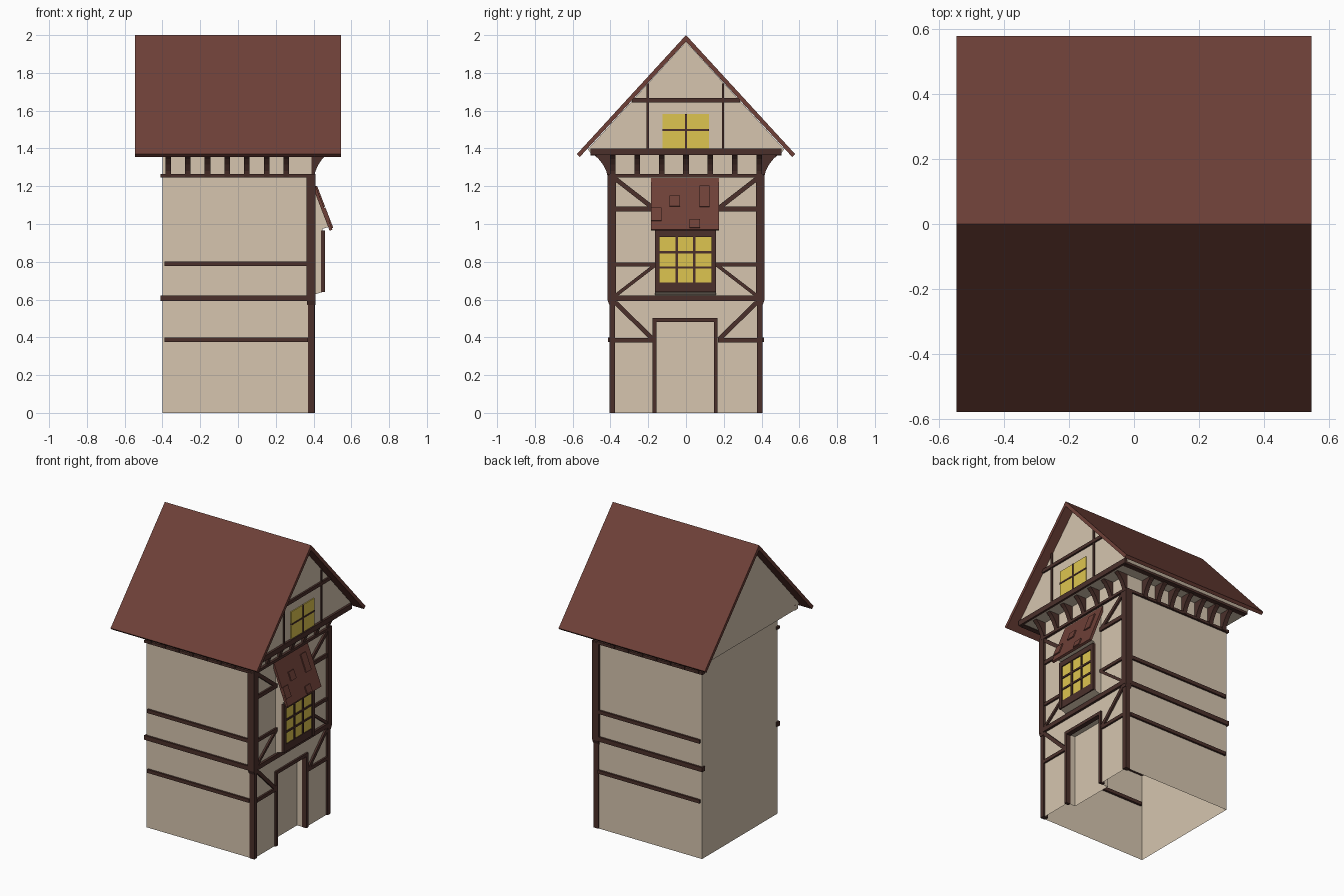
import bpy, bmesh, math
from mathutils import Vector

if "Cube" in bpy.data.objects:
    bpy.data.objects.remove(bpy.data.objects["Cube"])


def material(name, rgb):
    m = bpy.data.materials.new(name)
    m.diffuse_color = (*rgb, 1)
    m.use_nodes = True
    m.node_tree.nodes["Principled BSDF"].inputs["Base Color"].default_value = m.diffuse_color
    return m


PLASTER = material("plaster", (0.67, 0.56, 0.43))
TIMBER = material("timber", (0.07, 0.03, 0.024))
TILE = material("tile", (0.156, 0.051, 0.039))
GLASS = material("glass", (0.73, 0.56, 0.08))


def finish(name, bm, mat):
    bmesh.ops.recalc_face_normals(bm, faces=bm.faces)
    me = bpy.data.meshes.new(name)
    bm.to_mesh(me)
    bm.free()
    me.materials.append(mat)
    ob = bpy.data.objects.new(name, me)
    bpy.context.collection.objects.link(ob)
    return ob


def prism(name, pts, axis, a, b, mat):
    """Extrude a closed profile along x (pts = y,z), y (pts = x,z)."""
    bm = bmesh.new()
    place = (lambda p, q: (q, p[0], p[1])) if axis == "x" else (lambda p, q: (p[0], q, p[1]))
    f = bm.faces.new([bm.verts.new(place(p, a)) for p in pts])
    r = bmesh.ops.extrude_face_region(bm, geom=[f])
    shift = Vector(place((0, 0), b - a))
    bmesh.ops.translate(bm, vec=shift, verts=[v for v in r["geom"] if isinstance(v, bmesh.types.BMVert)])
    return finish(name, bm, mat)


def box(name, x, y, z, mat=TIMBER):
    return prism(name, [(x[0], z[0]), (x[1], z[0]), (x[1], z[1]), (x[0], z[1])], "y", y[0], y[1], mat)


def brace(name, p, q, w=0.024):
    """Diagonal timber on the gable-end wall between two (y, z) points."""
    p, q = Vector(p), Vector(q)
    n = (q - p).orthogonal().normalized() * w / 2
    return prism(name, [p + n, q + n, q - n, p - n], "x", 0.385, FX, TIMBER)


def wall(name, outline, z0, z1):
    """Open ring of vertical wall faces following an outline."""
    bm = bmesh.new()
    lo = [bm.verts.new((x, y, z0)) for x, y in outline]
    hi = [bm.verts.new((x, y, z1)) for x, y in outline]
    for i in range(len(lo)):
        j = (i + 1) % len(lo)
        bm.faces.new((lo[i], lo[j], hi[j], hi[i]))
    return finish(name, bm, PLASTER)


FX = 0.407          # outer face of timbers on the entrance wall
WX = 0.395          # entrance wall plane
D0, D1 = -0.16, 0.15  # door opening

# Walls: open at the bottom, with a recessed doorway
wall("lower_wall", [(-0.4, -0.4), (WX, -0.4), (WX, D0), (0.335, D0), (0.335, D1),
                    (WX, D1), (WX, 0.4), (-0.4, 0.4)], 0, 0.49)
wall("upper_wall", [(-0.4, -0.4), (WX, -0.4), (WX, 0.4), (-0.4, 0.4)], 0.49, 1.37)
box("door_soffit", (0.335, WX), (D0, D1), (0.489, 0.494), PLASTER)

# Attic and roof
prism("attic", [(-0.495, 1.365), (0.495, 1.365), (0.52, 1.395), (0, 1.965), (-0.52, 1.395)],
      "x", -0.48, 0.48, PLASTER)
prism("roof", [(0, 2), (0.578, 1.37), (0.562, 1.355), (0, 1.966), (-0.562, 1.355), (-0.578, 1.37)],
      "x", -0.545, 0.545, TILE)

# Attic plate beams
box("front_plate", (0.46, 0.495), (-0.505, 0.505), (1.365, 1.4))
for s in (-1, 1):
    box("side_plate", (-0.48, 0.48), sorted((s * 0.47, s * 0.505)), (1.362, 1.398))

# Curved jetty brackets
CURVE = [(0, 1.25), (0, 1.368), (0.09, 1.368), (0.063, 1.345), (0.04, 1.315), (0.022, 1.28), (0.015, 1.25)]
for i in range(7):
    y = -0.387 + 0.129 * i
    prism("front_bracket", [(0.39 + d * 0.9, z) for d, z in CURVE], "y", y - 0.015, y + 0.015, TIMBER)
    x = -0.37 + 0.1043 * i
    for s in (-1, 1):
        prism("side_bracket", [(s * (0.4 + d), z) for d, z in CURVE], "x", x - 0.015, x + 0.015, TIMBER)

# Corner posts and side timbers
for s in (-1, 1):
    box("lower_post", (0.37, 0.405), sorted((s * 0.375, s * 0.405)), (0, 0.6))
    box("upper_post", (0.362, 0.41), sorted((s * 0.37, s * 0.415)), (0.595, 1.255))
    prism("post_taper", [(s * 0.375, 0.57), (s * 0.405, 0.57), (s * 0.415, 0.596), (s * 0.37, 0.596)],
          "x", 0.364, 0.409, TIMBER)
    ys = sorted((s * 0.385, s * 0.413))
    for z0, z1, x0, x1 in ((0.375, 0.398, -0.388, 0.37), (0.592, 0.622, -0.41, 0.41),
                           (0.778, 0.802, -0.388, 0.37), (1.246, 1.264, -0.41, 0.41)):
        box("side_rail", (x0, x1), ys, (z0, z1))

# Entrance wall framing
box("floor_beam", (0.385, 0.411), (-0.375, 0.375), (0.592, 0.622))
box("top_beam", (0.385, 0.411), (-0.405, 0.405), (1.246, 1.264))
for s in (-1, 1):
    for z0, z1, inner in ((0.373, 0.396, 0.17), (0.775, 0.796, 0.155), (1.066, 1.092, 0.155)):
        box("front_rail", (0.385, FX), sorted((s * inner, s * 0.375)), (z0, z1))
    brace("lower_brace", (s * 0.375, 0.585), (s * 0.175, 0.39))
    brace("middle_brace", (s * 0.375, 0.62), (s * 0.16, 0.785), 0.018)
    brace("upper_brace", (s * 0.375, 1.24), (s * 0.175, 1.085))

# Door frame
box("door_jamb", (0.375, FX), (-0.177, D0 + 0.003), (0, 0.5))
box("door_jamb", (0.375, FX), (D1 - 0.003, 0.167), (0, 0.5))
box("door_lintel", (0.375, FX), (-0.177, 0.167), (0.482, 0.503))

# Bay window body, frame, panes and bars
prism("bay_body", [(0.39, 0.622), (0.448, 0.64), (0.448, 0.975), (0.485, 0.985), (0.4, 1.2), (0.39, 1.2)],
      "y", -0.163, 0.158, PLASTER)
box("bay_glass", (0.44, 0.452), (-0.14, 0.138), (0.685, 0.935), GLASS)
box("bay_sill", (0.44, 0.457), (-0.165, 0.16), (0.64, 0.69))
box("bay_head", (0.44, 0.46), (-0.165, 0.16), (0.93, 0.965))
for y0, y1 in ((-0.165, -0.14), (0.135, 0.16)):
    box("bay_frame_side", (0.44, 0.46), (y0, y1), (0.64, 0.965))
for t in (1 / 3, 2 / 3):
    y, z = -0.14 + 0.275 * t, 0.69 + 0.24 * t
    box("bay_mullion", (0.445, 0.459), (y - 0.006, y + 0.006), (0.69, 0.93))
    box("bay_glazing_bar", (0.445, 0.458), (-0.14, 0.135), (z - 0.006, z + 0.006))


# Bay roof slab with a few raised tiles
def bay_slab(name, z0, z1, y0, y1, lift, thick):
    def at(z, d):
        return (0.5 - (z - 0.97) * 0.385 + d, z + d * 0.38)
    prism(name, [at(z0, lift), at(z1, lift), at(z1, lift - thick), at(z0, lift - thick)], "y", y0, y1, TILE)


bay_slab("bay_roof", 0.97, 1.25, -0.185, 0.175, 0, 0.015)
for y, z, w, h in ((-0.06, 1.12, 0.055, 0.055), (0.098, 1.145, 0.055, 0.11),
                   (-0.157, 1.05, 0.055, 0.07), (0.047, 1.0, 0.055, 0.045)):
    bay_slab("raised_tile", z - h / 2, z + h / 2, y - w / 2, y + w / 2, 0.007, 0.012)

# Gable framing and attic window
box("collar_beam", (0.47, 0.492), (-0.285, 0.285), (1.643, 1.666))
for y in (-0.203, 0.196):
    box("gable_stud", (0.47, 0.49), (y - 0.006, y + 0.006), (1.395, 1.745))
box("attic_glass", (0.47, 0.486), (-0.125, 0.122), (1.395, 1.582), GLASS)
box("attic_mullion", (0.475, 0.49), (-0.006, 0.004), (1.395, 1.582))
box("attic_glazing_bar", (0.475, 0.489), (-0.125, 0.122), (1.492, 1.502))
